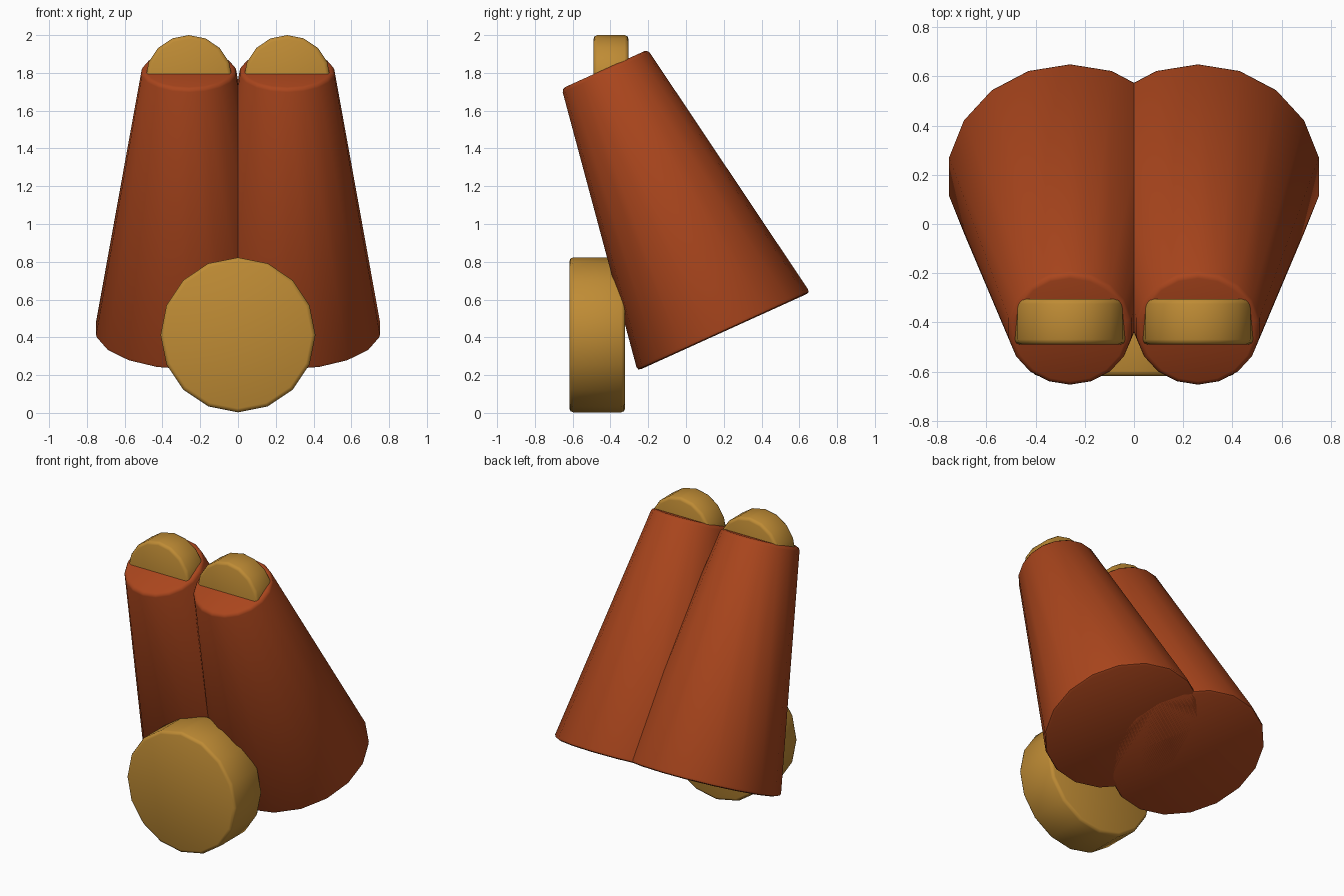
import bpy, math

if "Cube" in bpy.data.objects:
    bpy.data.objects.remove(bpy.data.objects["Cube"])


def material(name, color):
    m = bpy.data.materials.new(name)
    m.diffuse_color = (*color, 1)
    m.use_nodes = True
    m.node_tree.nodes["Principled BSDF"].inputs["Base Color"].default_value = m.diffuse_color
    return m


red = material("red_brown", (0.40, 0.06, 0.012))
gold = material("gold", (0.52, 0.26, 0.035))


def drum(name, sides, r_bottom, r_top, depth, loc, tilt, mat):
    """Straight or tapered drum with softly rounded rims, tilted about x."""
    bpy.ops.mesh.primitive_cone_add(vertices=sides, radius1=r_bottom, radius2=r_top,
                                    depth=depth, location=loc,
                                    rotation=(math.radians(tilt), 0, 0))
    ob = bpy.context.object
    ob.name = name
    ob.data.materials.append(mat)
    bev = ob.modifiers.new("rim", 'BEVEL')
    bev.width = 0.02
    bev.segments = 2
    bev.limit_method = 'ANGLE'
    bev.angle_limit = math.radians(40)
    bpy.ops.object.modifier_apply(modifier=bev.name)
    bpy.ops.object.shade_smooth_by_angle(angle=math.radians(50))
    return ob


# Paired leaning barrels, each with a disc set into its upper end
for side, x in (("left", -0.26), ("right", 0.26)):
    drum(side + "_barrel", 18, 0.502, 0.25, 1.526, (x, -0.115, 1.125), 24.4, red)
    drum(side + "_eyepiece", 16, 0.23, 0.23, 0.185, (x, -0.397, 1.77), 90, gold)

# Large focus wheel in front
drum("focus_wheel", 16, 0.41, 0.41, 0.295, (0, -0.47, 0.413), 90, gold)
